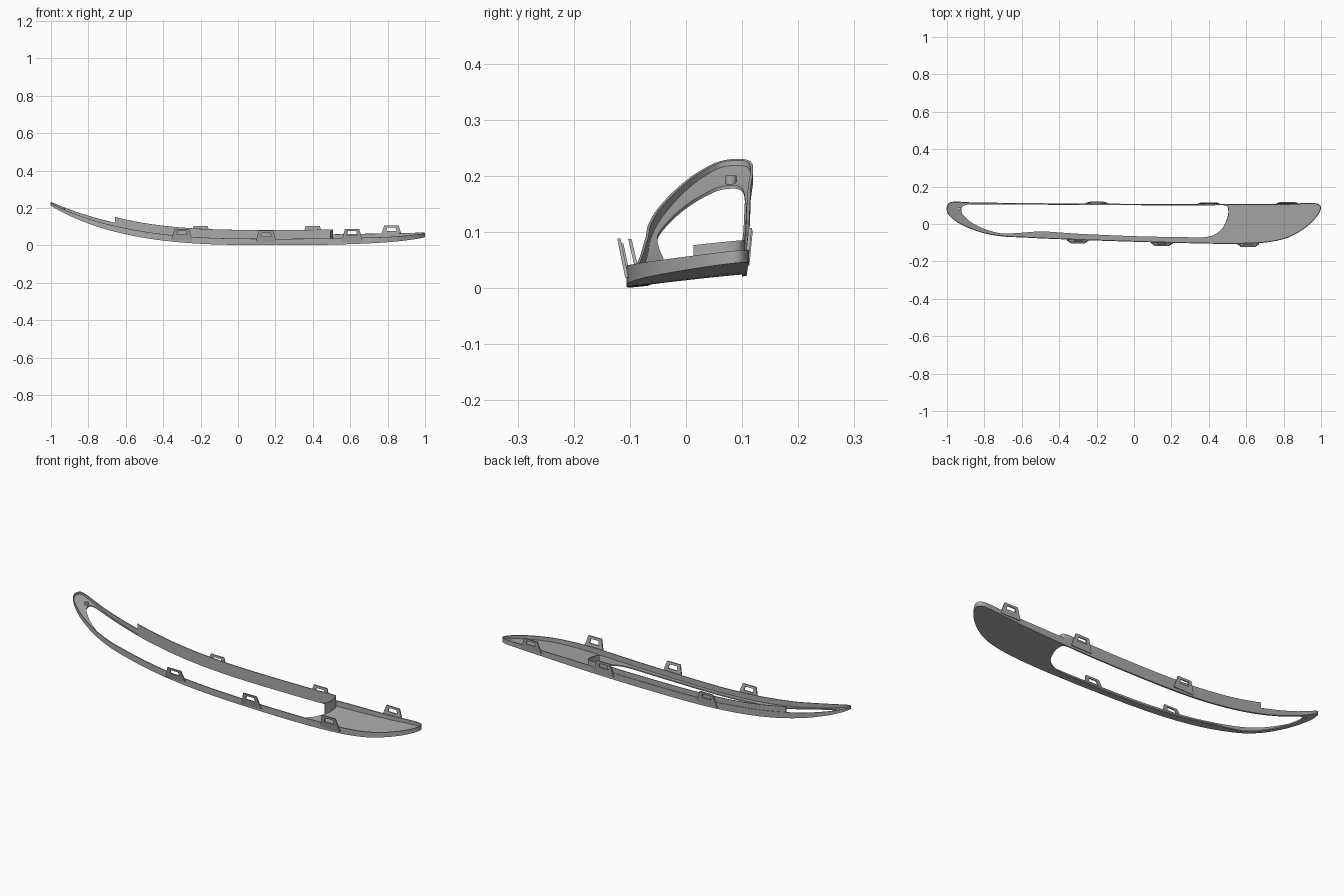
import bpy
import math
from mathutils import Vector

cube = bpy.data.objects.get("Cube")
if cube:
    bpy.data.objects.remove(cube, do_unlink=True)

grey = bpy.data.materials.new("matte grey plastic")
grey.use_nodes = True
colour = (0.4, 0.4, 0.4, 1)
grey.diffuse_color = colour
grey.node_tree.nodes["Principled BSDF"].inputs["Base Color"].default_value = colour

# Matching control points of the outer edge and of the opening
OUTER = [(-.985, .115), (-1, .095), (-.998, .06), (-.96, .02), (-.9, -.015),
         (-.8, -.05), (-.7, -.067), (-.6, -.072), (-.5, -.077), (-.3, -.085),
         (0, -.095), (.3, -.103), (.55, -.106), (.72, -.097), (.83, -.07),
         (.93, -.01), (.985, .05), (1, .09), (.985, .107), (.8, .107),
         (.5, .106), (.2, .107), (-.2, .109), (-.6, .112), (-.85, .115)]
INNER = [(-.905, .1), (-.92, .088), (-.92, .06), (-.895, .03), (-.855, 0),
         (-.79, -.03), (-.71, -.05), (-.62, -.048), (-.5, -.04), (-.3, -.052),
         (0, -.065), (.25, -.07), (.38, -.07), (.43, -.057), (.47, -.025),
         (.49, .01), (.503, .05), (.503, .08), (.497, .095), (.48, .1),
         (.4, .1), (.2, .1), (-.2, .101), (-.6, .104), (-.8, .105)]
STEPS = 8
ACROSS = 8
PLATE = 0.006
RIM = 0.005


def smooth_loop(points):
    """Closed centripetal spline through the points."""
    pts = [Vector(p) for p in points]
    out = []
    for i in range(len(pts)):
        a, b, c, d = (pts[(i + k) % len(pts)] for k in (-1, 0, 1, 2))
        ta = 0
        tb = ta + math.sqrt((b - a).length)
        tc = tb + math.sqrt((c - b).length)
        td = tc + math.sqrt((d - c).length)
        for s in range(STEPS):
            t = tb + (tc - tb) * s / STEPS
            ab = a.lerp(b, (t - ta) / (tb - ta))
            bc = b.lerp(c, (t - tb) / (tc - tb))
            cd = c.lerp(d, (t - tc) / (td - tc))
            abc = ab.lerp(bc, (t - ta) / (tc - ta))
            bcd = bc.lerp(cd, (t - tb) / (td - tb))
            out.append(abc.lerp(bcd, (t - tb) / (tc - tb)))
    return out


def inward(loop):
    """Unit normals pointing to the inside of a counter-clockwise loop."""
    result = []
    for i in range(len(loop)):
        t = (loop[(i + 1) % len(loop)] - loop[i - 1]).normalized()
        result.append(Vector((-t.y, t.x)))
    return result


def surface(p):
    """Height of the underside: sweeps up to the left, tilts up to the back."""
    if p.x < 0.2:
        z = 0.195 * ((0.2 - p.x) / 1.2) ** 3.1
    else:
        z = 0.025 * ((p.x - 0.2) / 0.8) ** 2
    return z + 0.1 * (p.y + 0.106)


def rim_height(x):
    if x < -0.4:
        return 0.034 - 0.019 * ((-0.4 - x) / 0.6) ** 2
    if x > 0.6:
        return 0.034 - 0.012 * (x - 0.6) / 0.4
    return 0.034


def raised(p, dz):
    return (p.x, p.y, surface(p) + dz)


def add_mesh(name, verts, faces):
    mesh = bpy.data.meshes.new(name)
    mesh.from_pydata(verts, [], faces)
    mesh.materials.append(grey)
    obj = bpy.data.objects.new(name, mesh)
    bpy.context.collection.objects.link(obj)
    bpy.ops.object.select_all(action='DESELECT')
    obj.select_set(True)
    bpy.context.view_layer.objects.active = obj
    bpy.ops.object.mode_set(mode='EDIT')
    bpy.ops.mesh.select_all(action='SELECT')
    bpy.ops.mesh.normals_make_consistent(inside=False)
    bpy.ops.object.mode_set(mode='OBJECT')
    bpy.ops.object.shade_smooth_by_angle(angle=math.radians(30))
    return obj


def sweep(name, sections, closed):
    """Join equal closed cross-sections into one solid."""
    n, m = len(sections), len(sections[0])
    verts = [v for sec in sections for v in sec]
    faces = []
    for i in range(n if closed else n - 1):
        j = (i + 1) % n
        for k in range(m):
            q = (k + 1) % m
            faces.append((i * m + k, j * m + k, j * m + q, i * m + q))
    if not closed:
        faces += [tuple(range(m)), tuple((n - 1) * m + k for k in range(m))]
    return add_mesh(name, verts, faces)


outer = smooth_loop(OUTER)
inner = smooth_loop(INNER)
outer_in = inward(outer)
inner_in = inward(inner)

# Bezel plate with its raised outer rim
sections = []
for o, i, n in zip(outer, inner, outer_in):
    lip = o + n * RIM
    h = rim_height(o.x)
    sec = [raised(o.lerp(i, k / ACROSS), 0) for k in range(ACROSS + 1)]
    sec += [raised(i.lerp(lip, k / ACROSS), PLATE) for k in range(ACROSS + 1)]
    sec += [raised(lip, h), raised(o, h)]
    sections.append(sec)
sweep("bezel", sections, True)

# Tall wall along the back and right end of the opening
wall = []
for p, n in zip(inner, inner_in):
    right_end = p.x > 0.47 and p.y > 0.01
    back = p.x > -0.66 and p.y > 0.09
    if right_end or back:
        q = p - n * 0.004
        wall.append([raised(p, 0.001), raised(q, 0.001), raised(q, 0.061), raised(p, 0.061)])
sweep("opening_wall", wall, False)


# Slotted clips leaning outwards from the rim
def add_clip(name, x, side, top, lean):
    edge = min((p for p in outer if p.y * side > 0), key=lambda p: abs(p.x - x))
    base = surface(edge) + 0.012
    height = top - base
    outline = [(-.058, 0), (.058, 0), (.038, 1), (-.038, 1)]
    slot = [(-.027, .5), (.027, .5), (.022, .82), (-.022, .82)]
    verts = []
    for depth in (-0.002, 0.004):
        for u, v in outline + slot:
            verts.append((x + u, edge.y + side * (depth + lean * v), base + height * v))
    faces = []
    for k in range(4):
        j = (k + 1) % 4
        faces += [(k, j, j + 4, k + 4), (k + 8, j + 8, j + 12, k + 12),
                  (k, j, j + 8, k + 8), (k + 4, j + 4, j + 12, k + 12)]
    add_mesh(name, verts, faces)


for k, (x, top) in enumerate([(-.3, .087), (.15, .079), (.61, .088)]):
    add_clip(f"front_clip_{k + 1}", x, -1, top, 0.014)
for k, (x, top) in enumerate([(-.2, .102), (.4, .102), (.82, .107)]):
    add_clip(f"back_clip_{k + 1}", x, 1, top, 0.006)

# Small locating pin beside the left tip of the opening
pin = Vector((-0.935, 0.08))
ring = [(math.cos(a * math.tau / 16) * 0.01, math.sin(a * math.tau / 16) * 0.01) for a in range(16)]
base = surface(pin)
sweep("locating_pin", [[(pin.x + u, pin.y + v, base + dz) for u, v in ring]
                       for dz in (0.002, 0.018)], False)
